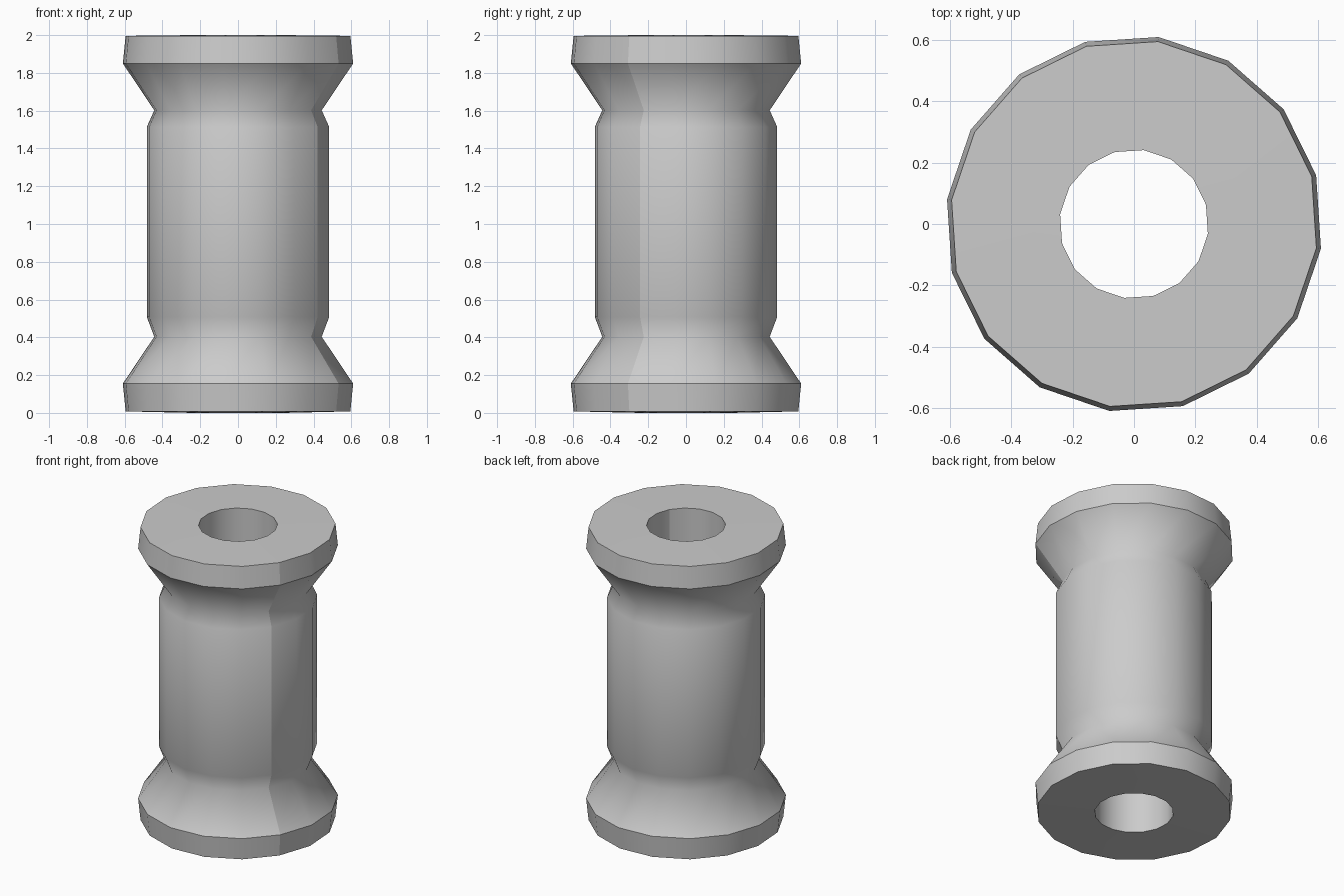
import bpy
import bmesh
from math import sin, cos, radians

cube = bpy.data.objects.get("Cube")
if cube:
    bpy.data.objects.remove(cube, do_unlink=True)

SIDES = 16
SEAM = 14          # spoke carrying the hard lengthwise seam
TURN = radians(15)

# Single plain grey
grey = bpy.data.materials.new("plain grey")
grey.use_nodes = True
grey.diffuse_color = (0.6, 0.6, 0.6, 1)
grey.node_tree.nodes["Principled BSDF"].inputs["Base Color"].default_value = (0.6, 0.6, 0.6, 1)

# Closed section of the spool: radius, height, hard ring edge
profile = [
    (0.243, 0.0, True), (0.60, 0.008, True), (0.615, 0.155, True),
    (0.447, 0.403, False), (0.487, 0.508, False),
    (0.487, 1.514, False), (0.447, 1.602, False),
    (0.615, 1.85, True), (0.60, 1.996, True), (0.243, 2.0, True),
]

# Lathe the section around z
bm = bmesh.new()
rings = []
for r, z, hard in profile:
    rings.append([bm.verts.new((r * cos(TURN + radians(360 / SIDES * i)),
                                r * sin(TURN + radians(360 / SIDES * i)), z))
                  for i in range(SIDES)])
for k, low in enumerate(rings):
    high = rings[(k + 1) % len(rings)]
    for i in range(SIDES):
        j = (i + 1) % SIDES
        bm.faces.new((low[i], low[j], high[j], high[i])).smooth = True
bmesh.ops.recalc_face_normals(bm, faces=bm.faces)

# Hard rims and the lengthwise seam
for k, ring in enumerate(rings):
    if profile[k][2]:
        for i in range(SIDES):
            bm.edges.get((ring[i], ring[(i + 1) % SIDES])).smooth = False
    bm.edges.get((ring[SEAM], rings[(k + 1) % len(rings)][SEAM])).smooth = False

mesh = bpy.data.meshes.new("spool")
bm.to_mesh(mesh)
bm.free()
mesh.materials.append(grey)
spool = bpy.data.objects.new("spool", mesh)
bpy.context.collection.objects.link(spool)
